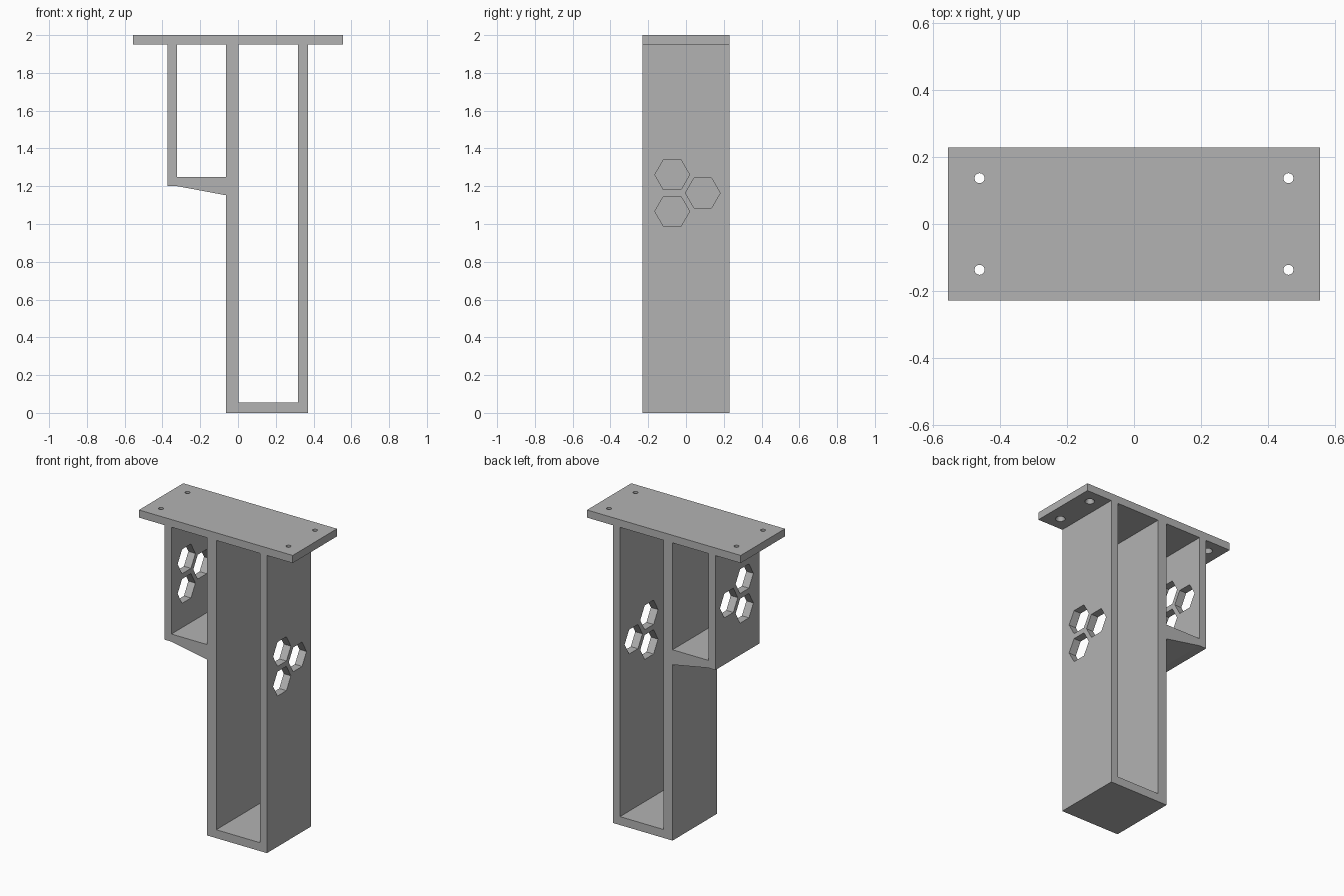
import bpy, bmesh, math
from mathutils import Matrix, Vector

if "Cube" in bpy.data.objects:
    bpy.data.objects.remove(bpy.data.objects["Cube"], do_unlink=True)

grey = bpy.data.materials.new("plain grey")
grey.use_nodes = True
grey.diffuse_color = (0.45, 0.45, 0.45, 1)
grey.node_tree.nodes["Principled BSDF"].inputs["Base Color"].default_value = grey.diffuse_color

DEPTH = 0.229      # half depth
PLATE_BOTTOM = 1.95


def make_object(name, bm):
    bmesh.ops.recalc_face_normals(bm, faces=bm.faces)
    mesh = bpy.data.meshes.new(name)
    bm.to_mesh(mesh)
    bm.free()
    mesh.materials.append(grey)
    obj = bpy.data.objects.new(name, mesh)
    bpy.context.collection.objects.link(obj)
    return obj


def extrude_profile(name, points, half):
    """Solid from an (x, z) profile running from y = -half to y = half."""
    bm = bmesh.new()
    face = bm.faces.new([bm.verts.new((x, -half, z)) for x, z in points])
    moved = bmesh.ops.extrude_face_region(bm, geom=[face])["geom"]
    verts = [v for v in moved if isinstance(v, bmesh.types.BMVert)]
    bmesh.ops.translate(bm, verts=verts, vec=(0, 2 * half, 0))
    return make_object(name, bm)


def rectangle(x0, x1, z0, z1):
    return [(x0, z0), (x1, z0), (x1, z1), (x0, z1)]


def drum(name, sides, r1, r2, length, matrix):
    bm = bmesh.new()
    bmesh.ops.create_cone(bm, cap_ends=True, segments=sides, radius1=r1,
                          radius2=r2, depth=length, matrix=matrix)
    return make_object(name, bm)


# Outer body: top plate, left bay with sloping underside, tall right bay
bracket = extrude_profile("holder_bracket", [
    (-0.557, 2), (-0.557, PLATE_BOTTOM), (-0.373, PLATE_BOTTOM), (-0.373, 1.2),
    (-0.32, 1.2), (-0.063, 1.152), (-0.063, 0), (0.37, 0),
    (0.37, PLATE_BOTTOM), (0.557, PLATE_BOTTOM), (0.557, 2)], DEPTH)

# Open bays
cutters = [
    extrude_profile("left_bay_cutter", rectangle(-0.322, -0.063, 1.25, PLATE_BOTTOM), 0.4),
    extrude_profile("right_bay_cutter", rectangle(0.003, 0.318, 0.055, PLATE_BOTTOM), 0.4)]

# Trios of hexagonal windows in the two outer walls
along_x = Matrix.Rotation(math.pi / 2, 4, "Y")
for wall_x, mid_z in ((0.345, 1.164), (-0.348, 1.586)):
    for y, dz in ((-0.073, 0.097), (-0.073, -0.097), (0.089, 0)):
        place = Matrix.Translation((wall_x, y, mid_z + dz)) @ along_x
        window = drum("window_cutter", 6, 0.092, 0.092, 0.15, place)
        # Turn so that the hexagon has corners to the front and back
        if max(v.co.y for v in window.data.vertices) - y < 0.09:
            turn = Matrix.Rotation(math.pi / 6, 4, "Z")
            window.data.transform(place @ turn @ place.inverted())
        cutters.append(window)

# Screw holes, countersunk from below
for x in (-0.462, 0.462):
    for y in (-0.137, 0.137):
        at = Vector((x, y, 0))
        cutters.append(drum("screw_hole_cutter", 24, 0.015, 0.015, 0.2,
                            Matrix.Translation(at + Vector((0, 0, 1.98)))))
        cutters.append(drum("countersink_cutter", 24, 0.035, 0.012, 0.046,
                            Matrix.Translation(at + Vector((0, 0, 1.963)))))

for cutter in cutters:
    cutter.hide_render = True
    cut = bracket.modifiers.new(cutter.name, "BOOLEAN")
    cut.operation = "DIFFERENCE"
    cut.solver = "EXACT"
    cut.object = cutter

# Bake the cuts and drop the cutters
bpy.context.view_layer.update()
graph = bpy.context.evaluated_depsgraph_get()
baked = bpy.data.meshes.new_from_object(bracket.evaluated_get(graph))
bracket.modifiers.clear()
bracket.data = baked
baked.name = "holder_bracket"
baked.materials.clear()
baked.materials.append(grey)
for poly in baked.polygons:
    poly.material_index = 0
for cutter in cutters:
    bpy.data.objects.remove(cutter, do_unlink=True)
